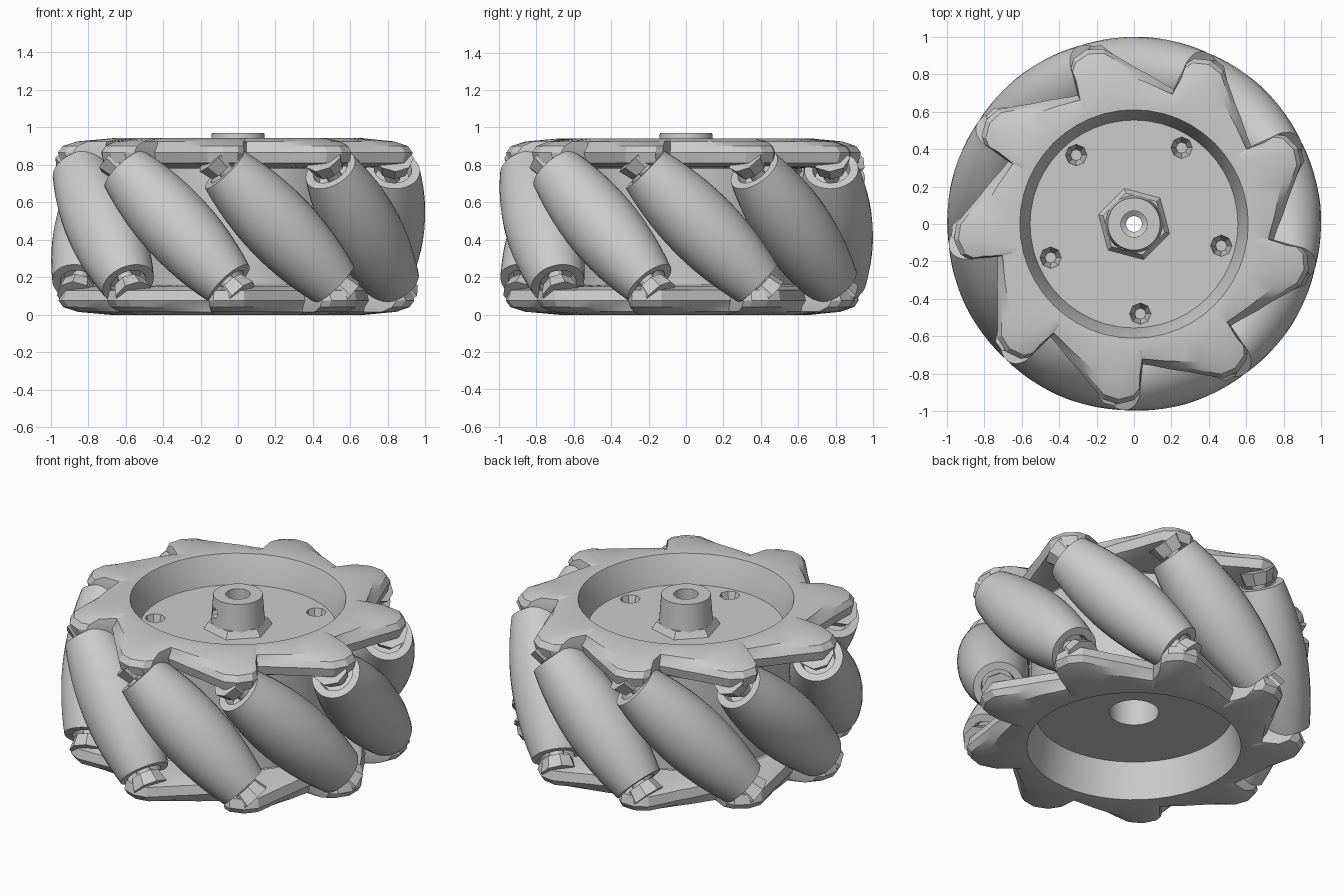
import bpy
import bmesh
from math import sin, cos, radians, sqrt, pi
from mathutils import Vector, Matrix

if "Cube" in bpy.data.objects:
    bpy.data.objects.remove(bpy.data.objects["Cube"], do_unlink=True)

COUNT = 9             # rollers around the wheel
PITCH = 360 / COUNT
FIRST = 6             # angle of the first roller
MID = 0.47            # height of the wheel's middle plane
ROLL_R = 0.8          # distance of roller axes from the wheel axis
HALF = 0.43           # half length of a roller

grey = bpy.data.materials.new("plain grey")
grey.use_nodes = True
colour = (0.6, 0.6, 0.6, 1)
grey.diffuse_color = colour
grey.node_tree.nodes["Principled BSDF"].inputs["Base Color"].default_value = colour


def finish(name, bm, smooth=None):
    """Turn a bmesh into a named grey object."""
    bmesh.ops.recalc_face_normals(bm, faces=bm.faces)
    mesh = bpy.data.meshes.new(name)
    bm.to_mesh(mesh)
    bm.free()
    mesh.materials.append(grey)
    ob = bpy.data.objects.new(name, mesh)
    bpy.context.collection.objects.link(ob)
    if smooth:
        bpy.ops.object.select_all(action='DESELECT')
        ob.select_set(True)
        bpy.context.view_layer.objects.active = ob
        bpy.ops.object.shade_smooth_by_angle(angle=radians(smooth))
    return ob


def loft(bm, rings):
    """Bridge closed loops of points, the last loop back to the first."""
    loops = [[bm.verts.new(p) for p in ring] for ring in rings]
    for a, b in zip(loops, loops[1:] + loops[:1]):
        for i in range(len(a)):
            j = (i + 1) % len(a)
            bm.faces.new((a[i], a[j], b[j], b[i]))


def lathe(bm, profile, sides):
    """Revolve a closed (radius, height) profile about z."""
    loft(bm, [[(r * cos(2 * pi * k / sides), r * sin(2 * pi * k / sides), z)
               for k in range(sides)] for r, z in profile])


def cone(bm, r1, r2, z1, z2, sides, matrix=Matrix()):
    bmesh.ops.create_cone(bm, cap_ends=True, segments=sides, radius1=r1, radius2=r2,
                          depth=z2 - z1,
                          matrix=matrix @ Matrix.Translation((0, 0, (z1 + z2) / 2)))


# Drum with both recesses, the hub post and its stepped bore
bm = bmesh.new()
lathe(bm, [(.042, .78), (.07, .8), (.07, .97), (.14, .97), (.155, .77), (.555, .77),
           (.575, .85), (.61, .94), (.67, .94), (.67, .82), (.59, .79), (.59, .15),
           (.67, .12), (.67, 0), (.605, 0), (.56, .22), (.14, .22), (.14, .5),
           (.042, .5)], 48)
drum = finish("drum", bm, 30)

# Bolt sockets and the set screw hole, cut from the drum
bm = bmesh.new()
for k in range(5):
    a = radians(-86 + 72 * k)
    place = Matrix.Translation((.48 * cos(a), .48 * sin(a), 0))
    cone(bm, .03, .06, .66, .78, 8, place)
cone(bm, .032, .032, .06, .22, 8,
     Matrix.Translation((0, 0, .88)) @ Matrix.Rotation(radians(-30), 4, 'Z')
     @ Matrix.Rotation(pi / 2, 4, 'X'))
cutter = finish("hole_cutter", bm)
cutter.hide_render = True
cut = drum.modifiers.new("holes", 'BOOLEAN')
cut.operation = 'DIFFERENCE'
cut.solver = 'EXACT'
cut.object = cutter
bpy.context.view_layer.objects.active = drum
bpy.ops.object.modifier_apply(modifier=cut.name)
bpy.data.objects.remove(cutter, do_unlink=True)

# Hexagonal foot around the hub post
bm = bmesh.new()
lathe(bm, [(.2, .765), (.17, .81), (.14, .81), (.14, .765)], 6)
bmesh.ops.rotate(bm, verts=bm.verts, matrix=Matrix.Rotation(radians(45), 3, 'Z'))
finish("hub_foot", bm)

# Sawtooth outline of a flange: degrees past the lobe's steep side, radius
OUTLINE = [(0, .9), (2, .94), (7, .965), (12, .95), (17, .89), (22, .84),
           (28, .8), (34, .765), (38.5, .75)]


def flange():
    rim = [(radians(72 - PITCH * k - u), r) for k in range(COUNT) for u, r in OUTLINE]

    def ring(radius, z):
        return [(radius(r) * cos(a), radius(r) * sin(a), z) for a, r in rim]
    bm = bmesh.new()
    loft(bm, [ring(lambda r: .62, .94),
              ring(lambda r: .67, .942),
              ring(lambda r: .67 + (r - .67) * .65, .925),
              ring(lambda r: r - .025, .9),
              ring(lambda r: r, .865),
              ring(lambda r: r - .015, .81),
              ring(lambda r: .67 + (r - .67) * .5, .79),
              ring(lambda r: .62, .78)])
    return bm


finish("top_flange", flange(), 25)

# The bottom flange is the top one flipped about a roller's radial line
axis = Vector((cos(radians(FIRST)), sin(radians(FIRST)), 0))
flip = (Matrix.Translation((0, 0, MID)) @ Matrix.Rotation(pi, 4, axis)
        @ Matrix.Translation((0, 0, -MID)))
bm = flange()
bmesh.ops.transform(bm, matrix=flip, verts=bm.verts)
finish("bottom_flange", bm, 25)

# Barrel profile that keeps the rollers' outer edge on a circle
STEPS = 12
barrel = []
for i in range(STEPS + 1):
    s = HALF * (2 * i / STEPS - 1)
    barrel.append((1 - sqrt(ROLL_R ** 2 + s * s / 2), s))
roller_profile = barrel + [(.1, HALF), (.09, HALF - .06), (.04, HALF - .06),
                           (.04, .06 - HALF), (.09, .06 - HALF), (.1, -HALF)]

for k in range(COUNT):
    a = radians(FIRST + PITCH * k)
    out = Vector((cos(a), sin(a), 0))
    along = Vector((sin(a), -cos(a), 1)).normalized()
    side = along.cross(out)
    place = Matrix((out, side, along)).transposed().to_4x4()
    place.translation = out * ROLL_R + Vector((0, 0, MID))

    bm = bmesh.new()
    lathe(bm, roller_profile, 32)
    bmesh.ops.transform(bm, matrix=place, verts=bm.verts)
    finish(f"roller_{k + 1}", bm, 35)

    # Axle with the bearing bosses that join it to the flanges
    bm = bmesh.new()
    cone(bm, .042, .042, -.5, .5, 12, place)
    cone(bm, .085, .105, HALF + .012, .52, 8, place)
    cone(bm, .105, .085, -.52, -HALF - .012, 8, place)
    finish(f"axle_{k + 1}", bm)
